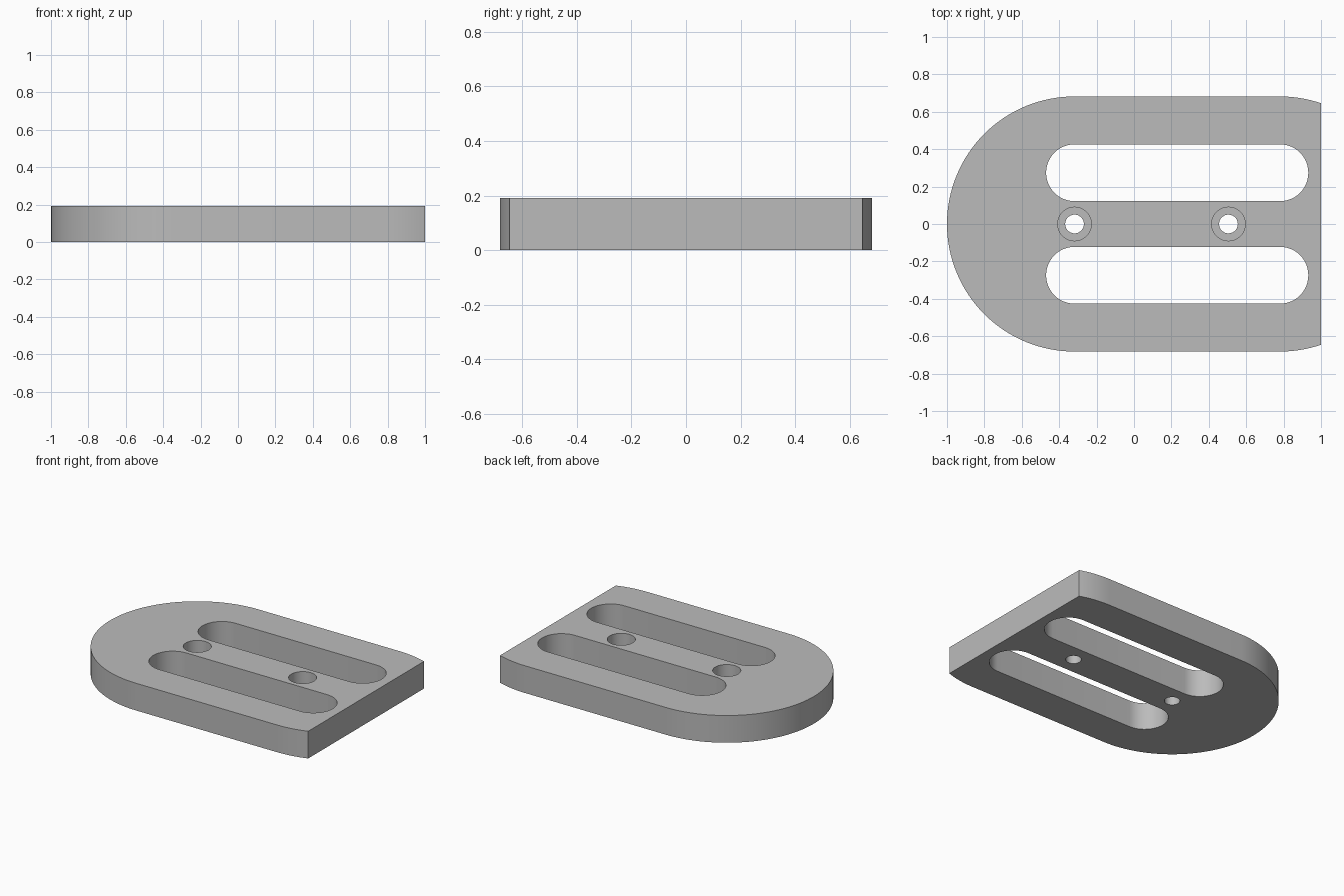
import bpy
import bmesh
from math import sin, cos, pi, asin, radians

cube = bpy.data.objects.get("Cube")
if cube:
    bpy.data.objects.remove(cube, do_unlink=True)

THICK = 0.192
LEFT, RIGHT = -0.318, 0.78      # shared arc centres of the outline and slots
RADIUS = 0.682

grey = bpy.data.materials.new("plain grey")
grey.use_nodes = True
grey.diffuse_color = (0.5, 0.5, 0.5, 1)
grey.node_tree.nodes["Principled BSDF"].inputs["Base Color"].default_value = (0.5, 0.5, 0.5, 1)


def arc(cx, cy, r, start, end, steps):
    return [(cx + r * cos(start + (end - start) * i / steps),
             cy + r * sin(start + (end - start) * i / steps)) for i in range(steps + 1)]


def prism(name, outline, bottom, top):
    """Extrude a counter-clockwise outline between two heights."""
    bm = bmesh.new()
    face = bm.faces.new([bm.verts.new((x, y, bottom)) for x, y in outline])
    side = bmesh.ops.extrude_face_region(bm, geom=[face])["geom"]
    moved = [v for v in side if isinstance(v, bmesh.types.BMVert)]
    bmesh.ops.translate(bm, verts=moved, vec=(0, 0, top - bottom))
    bmesh.ops.recalc_face_normals(bm, faces=bm.faces)
    mesh = bpy.data.meshes.new(name)
    bm.to_mesh(mesh)
    bm.free()
    mesh.materials.append(grey)
    obj = bpy.data.objects.new(name, mesh)
    bpy.context.collection.objects.link(obj)
    return obj


# Plate: round at one end, shallow arcs clipped by a flat at the other
clip = asin((1 - RIGHT) / RADIUS)
outline = arc(LEFT, 0, RADIUS, pi / 2, 3 * pi / 2, 64)
outline += arc(RIGHT, 0, RADIUS, -pi / 2, -pi / 2 + clip, 8)
outline += arc(RIGHT, 0, RADIUS, pi / 2 - clip, pi / 2, 8)
plate = prism("slotted_plate", outline, 0, THICK)

# Two long slots
cutters = []
for side in (-1, 1):
    y, r = side * 0.274, 0.152
    slot = arc(LEFT, y, r, pi / 2, 3 * pi / 2, 24) + arc(RIGHT, y, r, -pi / 2, pi / 2, 24)
    cutters.append(prism("slot_cutter", slot, -0.1, THICK + 0.1))

# Two counterbored screw holes
for x in (LEFT, 0.505):
    for name, r, bottom in (("counterbore_cutter", 0.09, 0.08), ("hole_cutter", 0.05, -0.1)):
        circle = arc(x, 0, r, 0, 2 * pi, 40)[:-1]
        cutters.append(prism(name, circle, bottom, THICK + 0.1))

# Cut the openings and remove the cutters
bpy.ops.object.select_all(action='DESELECT')
bpy.context.view_layer.objects.active = plate
plate.select_set(True)
for cutter in cutters:
    cutter.hide_render = True
    mod = plate.modifiers.new("cut", 'BOOLEAN')
    mod.operation = 'DIFFERENCE'
    mod.solver = 'EXACT'
    mod.object = cutter
    bpy.ops.object.modifier_apply(modifier=mod.name)
    bpy.data.objects.remove(cutter, do_unlink=True)

bpy.ops.object.shade_smooth_by_angle(angle=radians(30))
